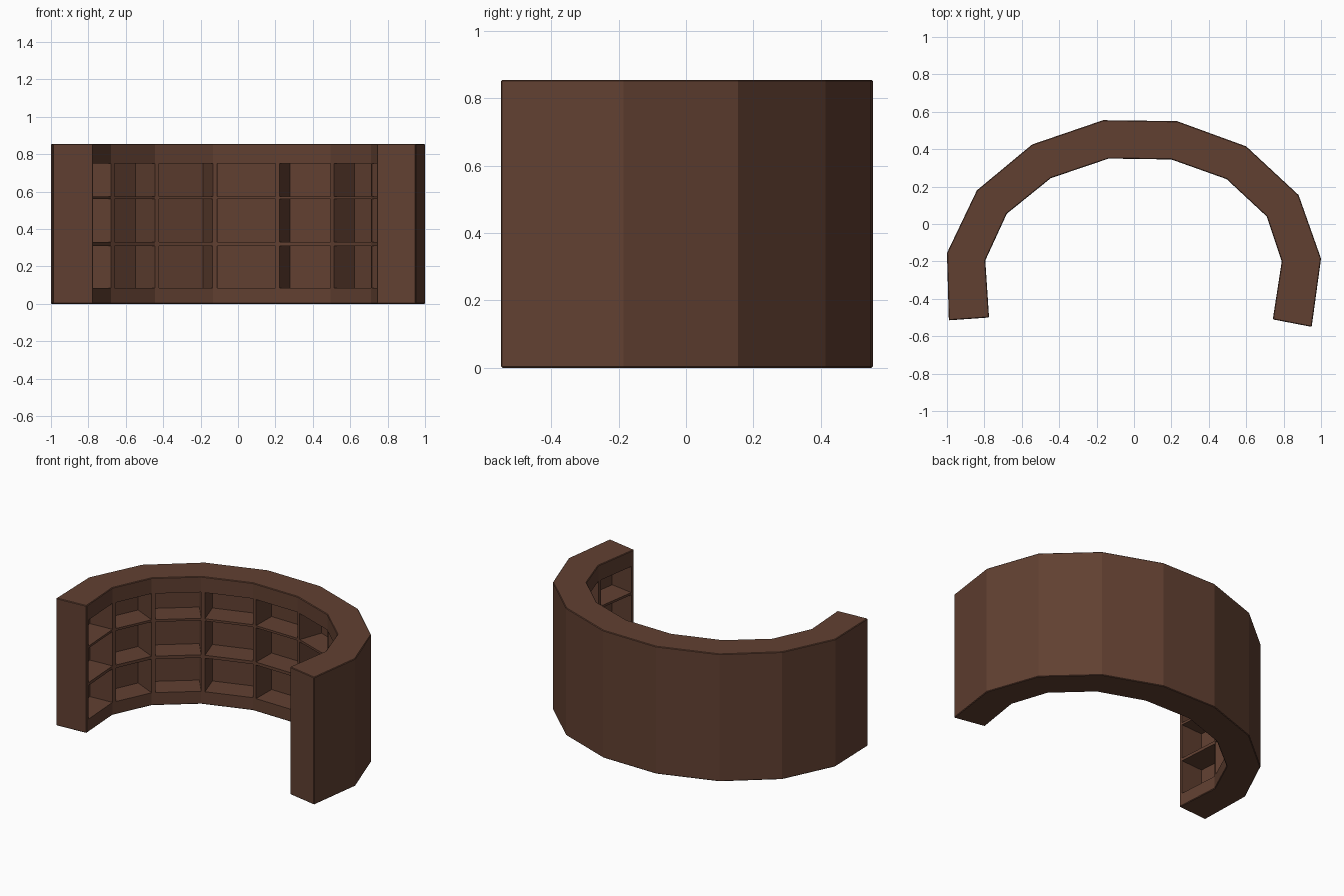
import bpy, bmesh
from mathutils import Vector

if "Cube" in bpy.data.objects:
    bpy.data.objects.remove(bpy.data.objects["Cube"])

# Plan outline of the curved case, from one open end round to the other
OUTER = [(-0.99, -0.515), (-1.0, -0.155), (-0.84, 0.18), (-0.545, 0.425), (-0.165, 0.555),
         (0.23, 0.55), (0.6, 0.415), (0.88, 0.155), (1.0, -0.185), (0.95, -0.55)]
INNER = [(-0.775, -0.5), (-0.795, -0.195), (-0.68, 0.055), (-0.445, 0.245), (-0.135, 0.35),
         (0.2, 0.345), (0.495, 0.24), (0.71, 0.04), (0.79, -0.2), (0.742, -0.51)]
LEVELS = [0, 0.085, 0.31, 0.33, 0.56, 0.575, 0.75, 0.855]  # shelf edges
TOP = LEVELS[-1]
DIVIDER = 0.024
DEPTH = 0.162
BEVEL = 0.004

# Wood material
wood = bpy.data.materials.new("dark brown wood")
wood.use_nodes = True
colour = (0.12, 0.051, 0.031, 1)
wood.diffuse_color = colour
wood.node_tree.nodes["Principled BSDF"].inputs["Base Color"].default_value = colour

bm = bmesh.new()


def face(points):
    return bm.faces.new([bm.verts.new(p) for p in points])


def at(p, z):
    return (p[0], p[1], z)


pockets = []
last = len(OUTER) - 2
for i in range(last + 1):
    a, b = Vector(INNER[i]), Vector(INNER[i + 1])
    along = (b - a).normalized()
    # Inner wall as a grid of dividers, shelf edges and pocket openings
    stops = [a, a + along * DIVIDER, b]
    if i == last:
        stops.insert(2, b - along * DIVIDER)
    for col in range(len(stops) - 1):
        p, q = stops[col], stops[col + 1]
        for row in range(len(LEVELS) - 1):
            lo, hi = LEVELS[row], LEVELS[row + 1]
            f = face([at(p, lo), at(q, lo), at(q, hi), at(p, hi)])
            if col == 1 and row % 2 == 1:
                pockets.append(f)
    # Outer wall, top and underside
    c, d = OUTER[i], OUTER[i + 1]
    face([at(d, 0), at(c, 0), at(c, TOP), at(d, TOP)])
    for z in (0, TOP):
        face([at(p, z) for p in stops + [d, c]])

# Closed ends
for k in (0, -1):
    face([at(OUTER[k], TOP), at(OUTER[k], 0)] + [at(INNER[k], z) for z in LEVELS])

bmesh.ops.remove_doubles(bm, verts=bm.verts[:], dist=0.0005)
bmesh.ops.recalc_face_normals(bm, faces=bm.faces[:])

# Fine bevel on the sharp rims
sharp = [e for e in bm.edges if e.is_manifold and e.calc_face_angle() > 1.2]
bmesh.ops.bevel(bm, geom=sharp, offset=BEVEL, segments=1, affect='EDGES')

# Sink the shelf pockets into the wall
pockets = [f for f in pockets if f.is_valid]
for f in bmesh.ops.extrude_discrete_faces(bm, faces=pockets)["faces"]:
    f.normal_update()
    bmesh.ops.translate(bm, vec=-f.normal * DEPTH, verts=f.verts[:])

mesh = bpy.data.meshes.new("curved_bookcase")
bm.to_mesh(mesh)
bm.free()
mesh.materials.append(wood)
bookcase = bpy.data.objects.new("curved_bookcase", mesh)
bpy.context.collection.objects.link(bookcase)
